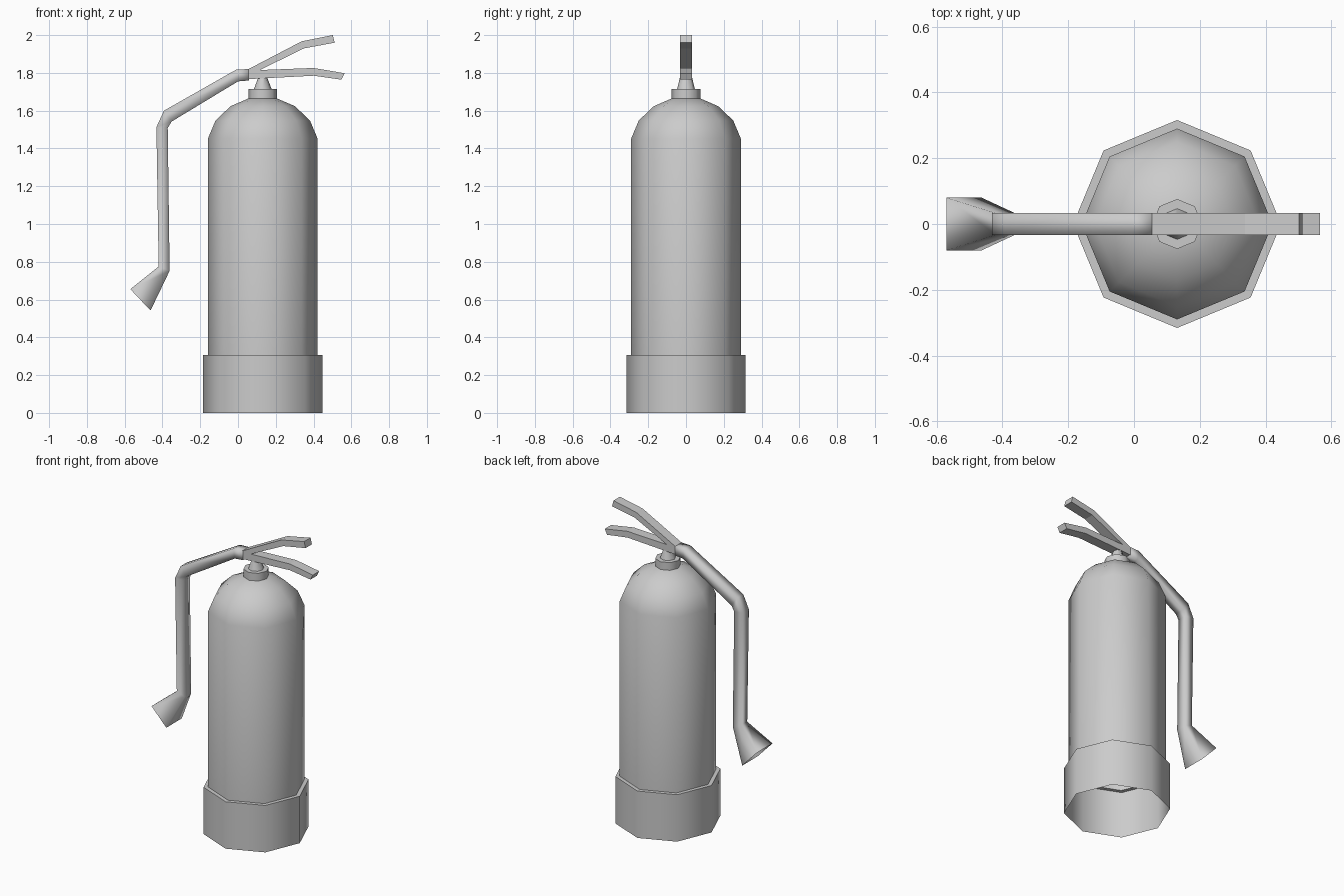
import bpy
import math

if "Cube" in bpy.data.objects:
    bpy.data.objects.remove(bpy.data.objects["Cube"])

CX = 0.131  # axis of the tank


def finish(name, verts, faces, angle=None):
    mesh = bpy.data.meshes.new(name)
    mesh.from_pydata(verts, [], faces)
    mesh.update()
    obj = bpy.data.objects.new(name, mesh)
    bpy.context.collection.objects.link(obj)
    if angle:
        bpy.ops.object.select_all(action='DESELECT')
        obj.select_set(True)
        bpy.context.view_layer.objects.active = obj
        bpy.ops.object.shade_smooth_by_angle(angle=math.radians(angle))
    return obj


def skin(name, rings, angle, cap_end=False):
    """Join equal-sized rings, counter-clockwise seen from the end, into a tube."""
    n = len(rings[0])
    verts = [v for ring in rings for v in ring]
    faces = [(i * n + j, i * n + (j + 1) % n,
              (i + 1) * n + (j + 1) % n, (i + 1) * n + j)
             for i in range(len(rings) - 1) for j in range(n)]
    if cap_end:
        faces.append(tuple(range(len(verts) - n, len(verts))))
    return finish(name, verts, faces, angle)


def octagon(rx, z, ry=None):
    ry = ry or rx
    return [(CX + rx * math.cos(k * math.pi / 4), ry * math.sin(k * math.pi / 4), z)
            for k in range(8)]


# Tank with wide foot, open underneath, and domed shoulder
tank = [(0.316, 0), (0.316, 0.307), (0.29, 0.307), (0.29, 1.453),
        (0.25, 1.548), (0.17, 1.624), (0.075, 1.665)]
skin("tank", [octagon(r, z) for r, z in tank], 50, cap_end=True)

# Collar on the tank and tapered valve stem
skin("collar", [octagon(0.076, 1.655), octagon(0.076, 1.715)], 50, cap_end=True)
skin("valve_stem", [octagon(0.047, 1.714), octagon(0.02, 1.785, 0.03)], 50)

# Forked grip: one side profile given thickness
fork = [(0.055, 1.767), (0.40, 1.785), (0.548, 1.764), (0.565, 1.798),
        (0.40, 1.826), (0.115, 1.815), (0.35, 1.93), (0.512, 1.96),
        (0.502, 2.0), (0.337, 1.967), (0.055, 1.82)]
n = len(fork)
verts = [(x, y, z) for y in (-0.033, 0.033) for x, z in fork]
faces = [tuple(range(n)), tuple(range(2 * n - 1, n - 1, -1))]
faces += [(j, j + n, (j + 1) % n + n, (j + 1) % n) for j in range(n)]
finish("squeeze_grip", verts, faces)

# Square hose with flared open horn: outer point, inner point, half width
hose = [((-0.57, 0.655), (-0.463, 0.542), 0.08),
        ((-0.420, 0.775), (-0.362, 0.752), 0.033),
        ((-0.432, 1.513), (-0.372, 1.508), 0.033),
        ((-0.392, 1.60), (-0.352, 1.542), 0.033),
        ((-0.008, 1.818), (0.0, 1.755), 0.033),
        ((0.058, 1.820), (0.058, 1.760), 0.033)]
skin("hose", [[(a[0], -w, a[1]), (b[0], -w, b[1]), (b[0], w, b[1]), (a[0], w, a[1])]
              for a, b, w in hose], 120, cap_end=True)
